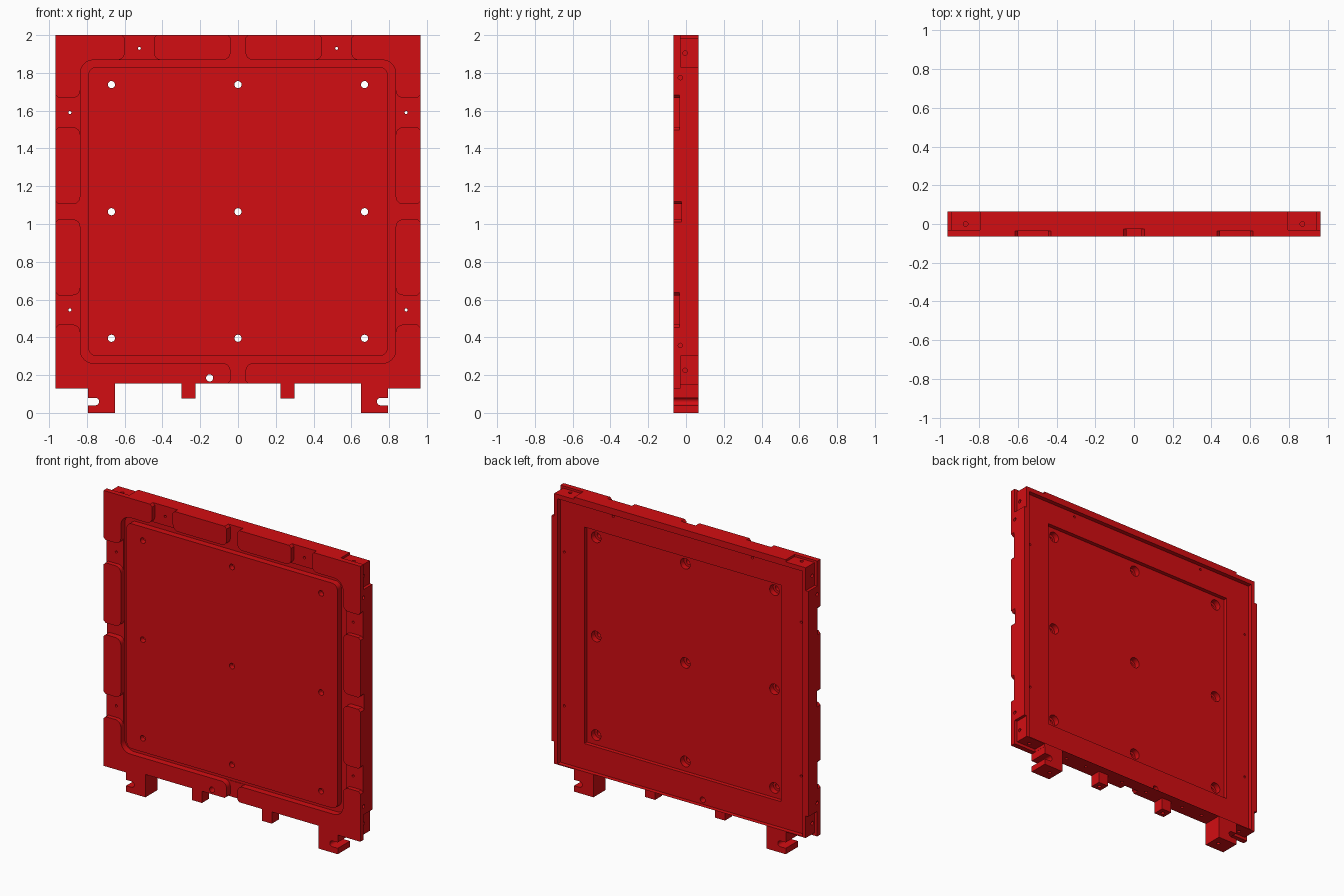
import bpy, bmesh
from math import sin, cos, pi, radians
from mathutils import Vector, Matrix

if "Cube" in bpy.data.objects:
    bpy.data.objects.remove(bpy.data.objects["Cube"])

F, B = -0.065, 0.065          # front and back planes
MID = -0.03                   # back of the front flange


def prism(bm, pts, y0, y1):
    """Extrude an x-z profile from y0 to y1."""
    vs = [bm.verts.new((x, y0, z)) for x, z in pts]
    face = bm.faces.new(vs)
    out = bmesh.ops.extrude_face_region(bm, geom=[face])
    moved = [v for v in out['geom'] if isinstance(v, bmesh.types.BMVert)]
    bmesh.ops.translate(bm, verts=moved, vec=(0, y1 - y0, 0))


def box(bm, x0, x1, y0, y1, z0, z1):
    prism(bm, [(x0, z0), (x1, z0), (x1, z1), (x0, z1)], y0, y1)


def hole(bm, start, end, r, n=20):
    a, b = Vector(start), Vector(end)
    rot = (b - a).to_track_quat('Z', 'Y').to_matrix().to_4x4()
    bmesh.ops.create_cone(bm, cap_ends=True, segments=n, radius1=r, radius2=r,
                          depth=(b - a).length, matrix=Matrix.Translation((a + b) / 2) @ rot)


def rounded(hx, z0, z1, r, n=8):
    pts = []
    for cx, cz, a0 in ((hx - r, z1 - r, 0), (r - hx, z1 - r, 90), (r - hx, z0 + r, 180), (hx - r, z0 + r, 270)):
        for i in range(n + 1):
            a = radians(a0 + 90 * i / n)
            pts.append((cx + r * cos(a), cz + r * sin(a)))
    return pts


def ring(bm, outer, inner, y0, y1):
    loops = [[bm.verts.new((x, y, z)) for x, z in p]
             for p, y in ((outer, y0), (outer, y1), (inner, y1), (inner, y0))]
    n = len(outer)
    for k in range(4):
        a, b = loops[k], loops[(k + 1) % 4]
        for i in range(n):
            j = (i + 1) % n
            bm.faces.new((a[i], a[j], b[j], b[i]))


def gap(bm, origin, d, w, length, depth):
    """Channel between two front pads, flaring round the pad corners."""
    r, h = 0.04, w / 2
    half = [(h + r, -0.01)]
    half += [(h + r - r * cos(a), r - r * sin(a)) for a in [pi / 2 * (1 - i / 6) for i in range(7)]]
    half += [(h, length - 0.015), (h + 0.015, length), (h + 0.015, length + 0.02)]
    shape = half + [(-u, v) for u, v in reversed(half)]
    pts = [(origin[0] + v * d[0] - u * d[1], origin[1] + v * d[1] + u * d[0]) for u, v in shape]
    prism(bm, pts, F - 0.02, F + depth)


def to_object(bm, name):
    bmesh.ops.recalc_face_normals(bm, faces=bm.faces)
    me = bpy.data.meshes.new(name)
    bm.to_mesh(me)
    bm.free()
    ob = bpy.data.objects.new(name, me)
    bpy.context.collection.objects.link(ob)
    return ob


def cut(ob, bm):
    cutter = to_object(bm, "cutter")
    cutter.hide_render = True
    mod = ob.modifiers.new("cut", 'BOOLEAN')
    mod.operation, mod.solver, mod.object = 'DIFFERENCE', 'EXACT', cutter
    dg = bpy.context.evaluated_depsgraph_get()
    me = bpy.data.meshes.new_from_object(ob.evaluated_get(dg))
    ob.modifiers.clear()
    ob.data = me
    bpy.data.objects.remove(cutter)


# Panel outline with hooked feet and tabs
slot = [(0.755 + 0.02 * cos(radians(a)), 0.06 + 0.02 * sin(radians(a))) for a in range(270, 89, -20)]
right = [(0.225, 0.155), (0.225, 0.075), (0.3, 0.075), (0.3, 0.155), (0.65, 0.155), (0.65, 0), (0.795, 0),
         (0.795, 0.04)] + slot + [(0.795, 0.08), (0.795, 0.13), (0.965, 0.13), (0.965, 2)]
bm = bmesh.new()
prism(bm, right + [(-x, z) for x, z in reversed(right)], F, B)
panel = to_object(bm, "panel")

# Corner steps behind the flange, and shorter tabs
bm = bmesh.new()
for s in (-1, 1):
    def sbox(x0, x1, y0, z0, z1):
        box(bm, min(s * x0, s * x1), max(s * x0, s * x1), y0, B + 0.1, z0, z1)
    corner = [(0.795, 1.985), (0.945, 1.985), (0.945, 1.83), (1.1, 1.83), (1.1, 2.1), (0.795, 2.1)]
    prism(bm, [(s * x, z) for x, z in corner], MID, B + 0.1)
    corner = [(0.796, 0.15), (0.945, 0.15), (0.945, 0.3), (1.1, 0.3), (1.1, 0.1), (0.796, 0.1)]
    prism(bm, [(s * x, z) for x, z in corner], MID, B + 0.1)
    sbox(0.2, 0.32, 0.01, 0.05, 0.155)
cut(panel, bm)

# Back recess inside the rim, then the inner pocket
bm = bmesh.new()
box(bm, -0.92, 0.92, 0.035, 0.2, 0.1555, 1.955)
cut(panel, bm)
bm = bmesh.new()
box(bm, -0.74, 0.74, 0.008, 0.2, 0.33, 1.8)
cut(panel, bm)

# Channels between the front pads
bm = bmesh.new()
for s in (-1, 1):
    gap(bm, (s * 0.5225, 1.868), (0, 1), 0.155, 0.132, 0.03)
    for z in (1.59, 0.545):
        gap(bm, (s * 0.835, z), (s, 0), 0.155, 0.13, 0.03)
    gap(bm, (s * 0.835, 1.065), (s, 0), 0.08, 0.13, 0.04)
gap(bm, (0, 1.868), (0, 1), 0.08, 0.132, 0.04)
gap(bm, (0, 0.263), (0, -1), 0.08, 0.108, 0.04)
cut(panel, bm)

# Seal groove around the front face
bm = bmesh.new()
ring(bm, rounded(0.835, 0.263, 1.868, 0.07), rounded(0.792, 0.302, 1.83, 0.04), F - 0.03, -0.022)
cut(panel, bm)

# Counterbores on the back
grid = [(x, z) for x in (-0.67, 0, 0.67) for z in (0.395, 1.065, 1.738)]
bm = bmesh.new()
for x, z in grid:
    hole(bm, (x, -0.03, z), (x, 0.1, z), 0.036, 24)
cut(panel, bm)

# Through holes and blind edge holes
bm = bmesh.new()
for x, z in grid + [(-0.15, 0.185)]:
    hole(bm, (x, -0.2, z), (x, 0.2, z), 0.019)
for s in (-1, 1):
    for x, z in ((0.5225, 1.93), (0.89, 1.59), (0.89, 0.545)):
        hole(bm, (s * x, -0.2, z), (s * x, 0.2, z), 0.008, 12)
    for y, z, x in ((-0.005, 1.905, 0.91), (-0.03, 1.775, 0.93), (-0.03, 0.357, 0.93), (-0.005, 0.225, 0.91)):
        hole(bm, (s * x, y, z), (s * 1.1, y, z), 0.012, 12)
    hole(bm, (s * 0.87, 0, 1.95), (s * 0.87, 0, 2.1), 0.012, 12)
    hole(bm, (s * 0.87, 0, 0.1), (s * 0.87, 0, 0.18), 0.012, 12)
    hole(bm, (s * 0.70, 0, -0.1), (s * 0.70, 0, 0.05), 0.012, 12)
    hole(bm, (s * 0.2625, -0.03, 0), (s * 0.2625, -0.03, 0.11), 0.012, 12)
    for x in (0.1, 0.4, 0.56):
        hole(bm, (s * x, 0, 0.1), (s * x, 0, 0.155 + 0.02), 0.01, 12)
cut(panel, bm)

# Red finish
mat = bpy.data.materials.new("red")
mat.diffuse_color = (0.65, 0.004, 0.006, 1)
mat.use_nodes = True
mat.node_tree.nodes["Principled BSDF"].inputs["Base Color"].default_value = mat.diffuse_color
panel.data.materials.clear()
panel.data.materials.append(mat)
bpy.context.view_layer.objects.active = panel
panel.select_set(True)
bpy.ops.object.shade_smooth_by_angle(angle=radians(25))
